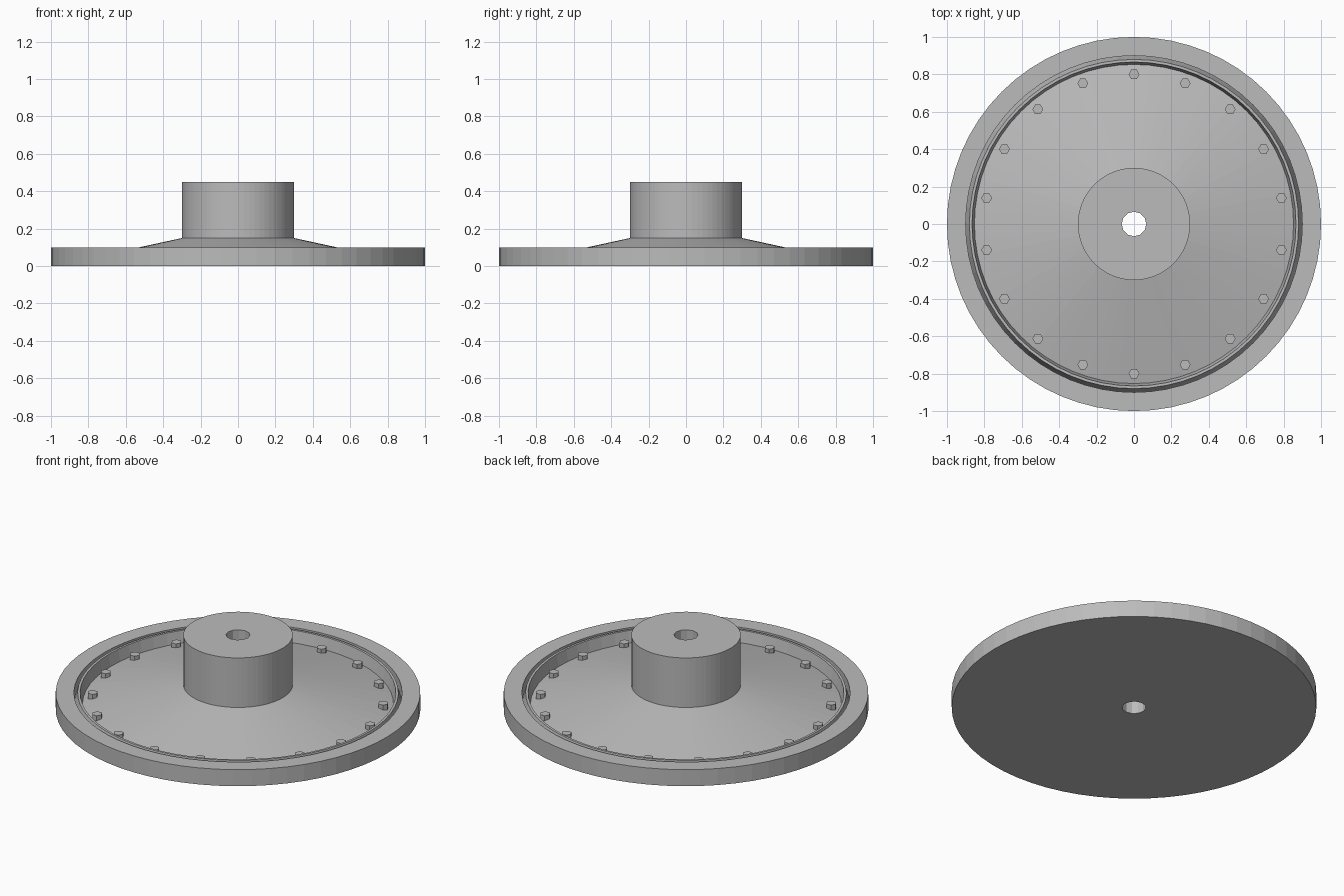
import bpy, bmesh
from math import cos, sin, tau

cube = bpy.data.objects.get("Cube")
if cube:
    bpy.data.objects.remove(cube)

SIDES = 64
grey = bpy.data.materials.new("plain_grey")
grey.use_nodes = True
colour = (0.5, 0.5, 0.5, 1)
grey.diffuse_color = colour
grey.node_tree.nodes["Principled BSDF"].inputs["Base Color"].default_value = colour


def make_object(name, bm):
    bmesh.ops.recalc_face_normals(bm, faces=bm.faces)
    mesh = bpy.data.meshes.new(name)
    bm.to_mesh(mesh)
    bm.free()
    mesh.materials.append(grey)
    obj = bpy.data.objects.new(name, mesh)
    bpy.context.collection.objects.link(obj)
    return obj


def lathe(name, profile, sides):
    """Turn an (radius, height) profile about z and cap both ends."""
    bm = bmesh.new()
    rings = [[bm.verts.new((r * cos(tau * i / sides), r * sin(tau * i / sides), z))
              for i in range(sides)] for r, z in profile]
    for low, high in zip(rings, rings[1:]):
        for i in range(sides):
            j = (i + 1) % sides
            bm.faces.new((low[i], low[j], high[j], high[i]))
    bm.faces.new(rings[0])
    bm.faces.new(rings[-1])
    return make_object(name, bm)


# Wheel: rim, narrow groove, raised ring, sloping web and hub
wheel = lathe("wheel_body", [
    (1, 0), (1, 0.1), (0.9, 0.1), (0.9, 0.03),
    (0.88, 0.1), (0.866, 0.1), (0.853, 0.03),
    (0.3, 0.15), (0.3, 0.45)], SIDES)

# Axle hole through the hub
cutter = lathe("axle_hole_cutter", [(0.066, -0.1), (0.066, 0.6)], 12)
cutter.hide_render = True
cutter.hide_viewport = True
hole = wheel.modifiers.new("axle_hole", "BOOLEAN")
hole.operation = "DIFFERENCE"
hole.solver = "EXACT"
hole.object = cutter

# Hexagonal bolts around the web
BOLTS = 18
for i in range(BOLTS):
    angle = tau * (i / BOLTS + 0.25)
    bolt = lathe(f"bolt_{i + 1}", [(0.029, 0.02), (0.029, 0.07)], 6)
    bolt.location = (0.8 * cos(angle), 0.8 * sin(angle), 0)
